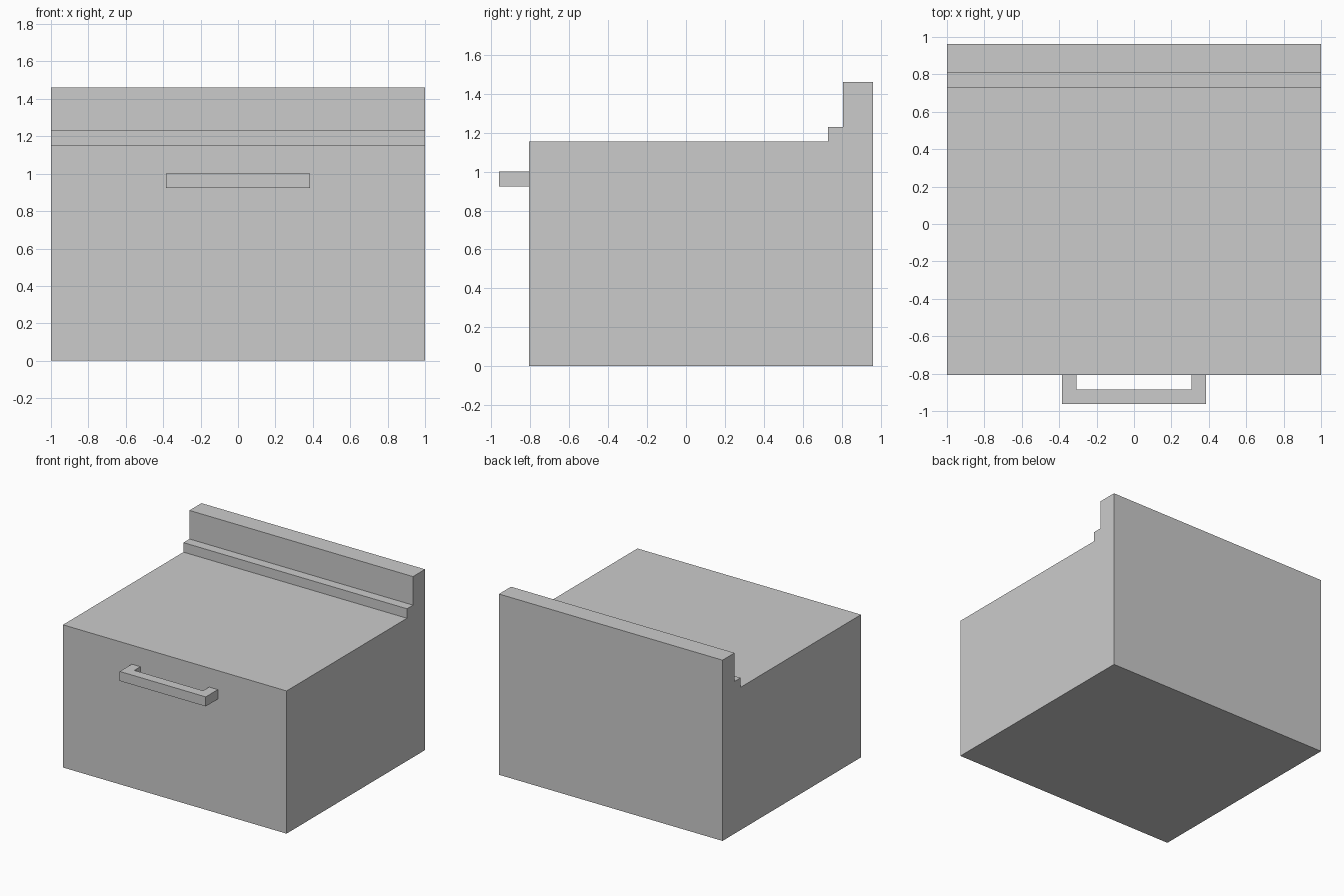
import bpy
import bmesh
from mathutils import Vector

if "Cube" in bpy.data.objects:
    bpy.data.objects.remove(bpy.data.objects["Cube"])

U = 1 / 13  # the model sits on a regular grid of this size


def extrude_profile(name, points, offset):
    """Extrude a closed planar outline along offset into a solid."""
    bm = bmesh.new()
    face = bm.faces.new([bm.verts.new(Vector(p) * U) for p in points])
    result = bmesh.ops.extrude_face_region(bm, geom=[face], use_keep_orig=True)
    moved = [g for g in result["geom"] if isinstance(g, bmesh.types.BMVert)]
    bmesh.ops.translate(bm, verts=moved, vec=Vector(offset) * U)
    bmesh.ops.recalc_face_normals(bm, faces=bm.faces)
    mesh = bpy.data.meshes.new(name)
    bm.to_mesh(mesh)
    bm.free()
    obj = bpy.data.objects.new(name, mesh)
    bpy.context.collection.objects.link(obj)
    return obj


# Cabinet body with stepped back ledge: side outline (y, z) run across the width
side = [(-10.5, 0), (12.5, 0), (12.5, 19), (10.5, 19),
        (10.5, 16), (9.5, 16), (9.5, 15), (-10.5, 15)]
extrude_profile("cabinet_body", [(-13, y, z) for y, z in side], (26, 0, 0))

# Front pull handle: U-shaped outline (x, y), one unit tall
half = [(4, -11.5), (4, -10.5), (5, -10.5), (5, -12.5)]
outline = half + [(-x, y) for x, y in reversed(half)]
extrude_profile("front_handle", [(x, y, 12) for x, y in outline], (0, 0, 1))
